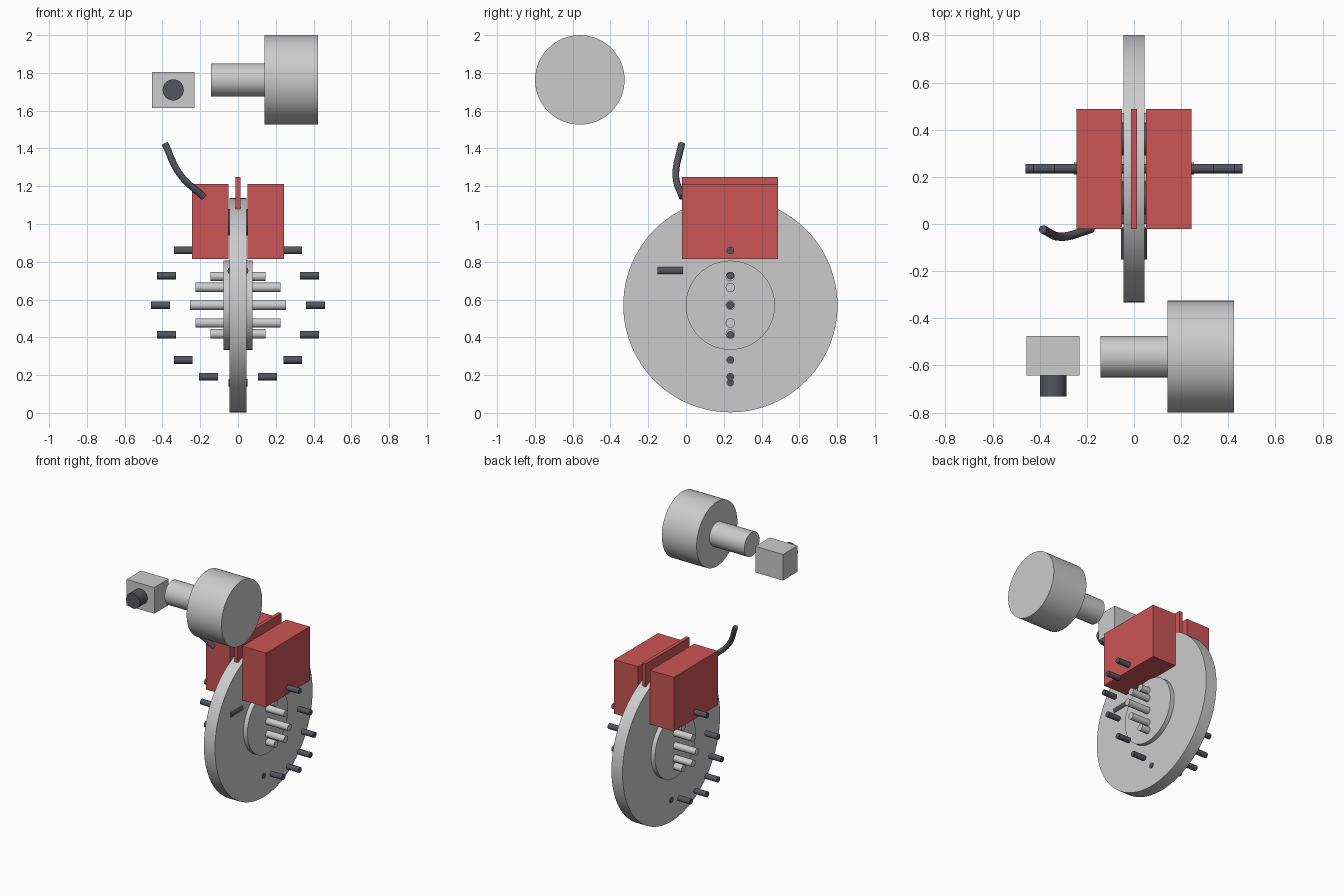
import bpy
from math import radians, cos, sin, pi

if "Cube" in bpy.data.objects:
    bpy.data.objects.remove(bpy.data.objects["Cube"])


def material(name, rgb):
    m = bpy.data.materials.new(name)
    m.diffuse_color = (*rgb, 1)
    m.use_nodes = True
    m.node_tree.nodes["Principled BSDF"].inputs["Base Color"].default_value = m.diffuse_color
    return m


RED = material("red_paint", (0.60, 0.09, 0.09))
DARK = material("dark_steel", (0.09, 0.09, 0.11))


def finish(name, mat):
    o = bpy.context.object
    o.name = name
    if mat:
        o.data.materials.append(mat)
    return o


def cylinder(name, centre, r, length, axis="X", mat=None, sides=32):
    rot = {"X": (0, pi / 2, 0), "Y": (pi / 2, 0, 0)}[axis]
    bpy.ops.mesh.primitive_cylinder_add(vertices=sides, radius=r, depth=length,
                                        location=centre, rotation=rot)
    bpy.ops.object.shade_smooth_by_angle(angle=radians(35))
    return finish(name, mat)


def box(name, lo, hi, mat=None):
    bpy.ops.mesh.primitive_cube_add(size=1, location=[(a + b) / 2 for a, b in zip(lo, hi)])
    bpy.context.object.scale = [b - a for a, b in zip(lo, hi)]
    return finish(name, mat)


CY, CZ = 0.235, 0.57

# Brake disc and hub
cylinder("brake_disc", (0, CY, CZ), 0.567, 0.09, sides=96)
cylinder("hub", (0, CY, CZ), 0.236, 0.155, sides=64)


# Rings of studs and bolts standing in the vertical x-z plane
def ring(name, count, radius, r, length, mat=None):
    for i in range(count):
        a = 2 * pi * i / count
        cylinder(name, (radius * cos(a), CY, CZ + radius * sin(a)), r, length, mat=mat, sides=24)


ring("wheel_stud", 10, 0.16, 0.025, 0.19)
ring("disc_bolt", 16, 0.41, 0.02, 0.10, DARK)

# Caliper halves, pistons and sensors mirrored about the disc
for s in (-1, 1):
    x0, x1 = sorted((s * 0.05, s * 0.243))
    box("caliper_half", (x0, -0.022, 0.815), (x1, 0.488, 1.212), RED)
    for y in (0.11, 0.36):
        cylinder("caliper_piston", (s * 0.06, y, 1.01), 0.07, 0.06, mat=DARK)
    cylinder("speed_sensor", (s * 0.033, -0.083, 0.753), 0.022, 0.135, "Y", DARK, 20)
box("caliper_bridge", (-0.013, -0.022, 1.08), (0.013, 0.488, 1.25), RED)

# Flexible brake hose
curve = bpy.data.curves.new("brake_hose", "CURVE")
curve.dimensions = "3D"
curve.bevel_depth = 0.018
curve.bevel_resolution = 4
curve.use_fill_caps = True
sp = curve.splines.new("BEZIER")
pts = [(-0.18, -0.02, 1.142), (-0.305, -0.054, 1.26), (-0.387, -0.023, 1.425)]
sp.bezier_points.add(len(pts) - 1)
for bp, p in zip(sp.bezier_points, pts):
    bp.co = p
    bp.handle_left_type = bp.handle_right_type = "AUTO"
hose = bpy.data.objects.new("brake_hose", curve)
curve.materials.append(DARK)
bpy.context.collection.objects.link(hose)

# Brake booster, master cylinder, reservoir and cap
cylinder("brake_booster", (0.283, -0.562, 1.763), 0.237, 0.283, sides=64)
cylinder("master_cylinder", (0, -0.562, 1.763), 0.088, 0.285, sides=48)
box("fluid_reservoir", (-0.456, -0.643, 1.613), (-0.231, -0.475, 1.805))
cylinder("reservoir_cap", (-0.343, -0.673, 1.71), 0.056, 0.115, "Y", DARK)
